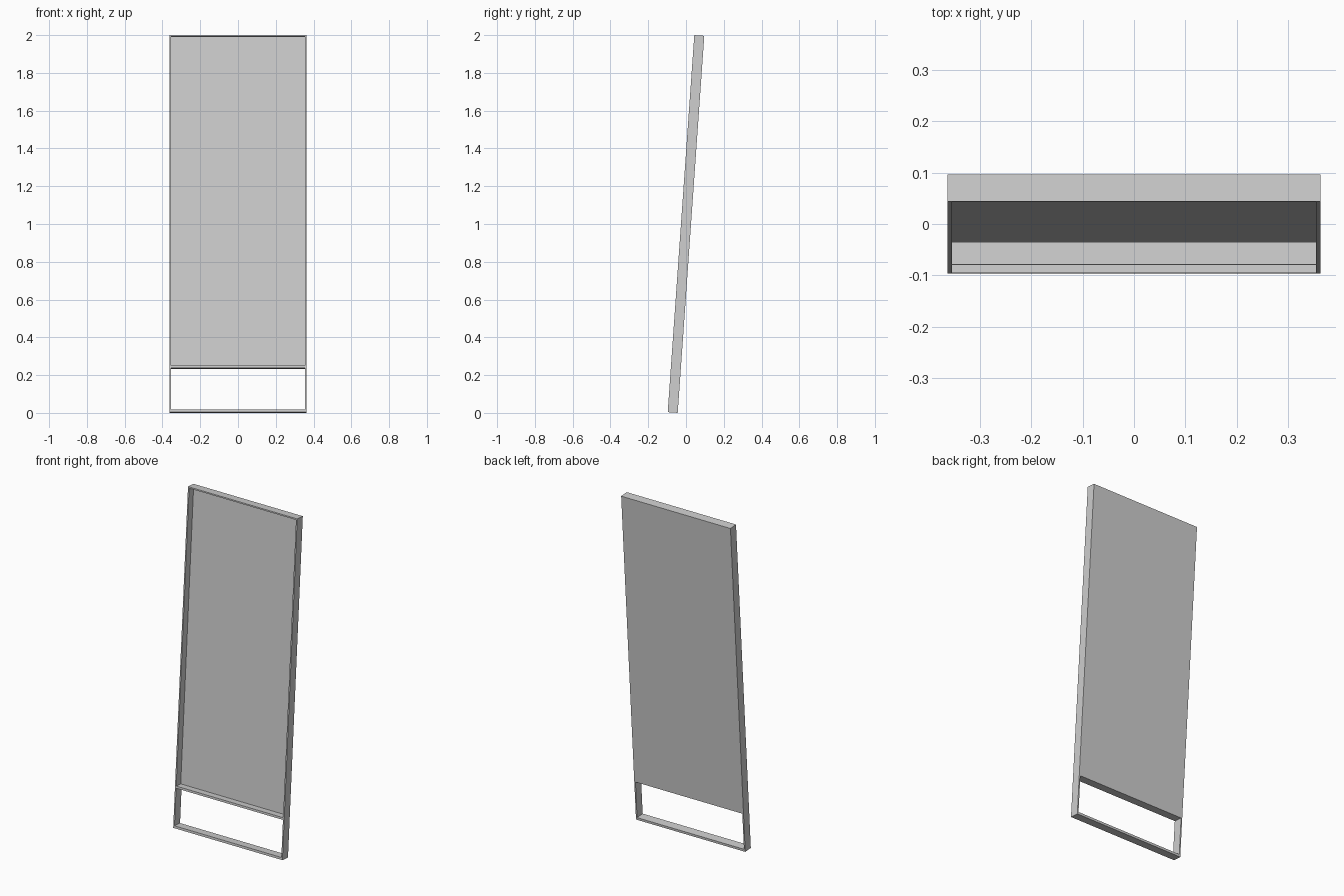
import bpy
import math
from mathutils import Matrix

cube = bpy.data.objects.get("Cube")
if cube:
    bpy.data.objects.remove(cube, do_unlink=True)

# Overall sizes, measured along the leaning plane
HALF_W, LENGTH, DEPTH = 0.363, 2.001, 0.053
POST, PANEL = 0.008, 0.010
INNER = HALF_W - POST
LEAN = Matrix.Translation((0, 0, 1)) @ Matrix.Rotation(math.radians(-4.03), 4, "X")

grey = bpy.data.materials.new("plain_grey")
grey.use_nodes = True
colour = (0.62, 0.62, 0.62, 1)
grey.diffuse_color = colour
grey.node_tree.nodes["Principled BSDF"].inputs["Base Color"].default_value = colour


def slab(name, x, y, s):
    """Box from (low, high) pairs: width, depth, height up the leaning plane."""
    spans = (x, y, [v - LENGTH / 2 for v in s])
    bpy.ops.mesh.primitive_cube_add(size=1)
    obj = bpy.context.object
    obj.name = name
    centre = Matrix.Translation([(a + b) / 2 for a, b in spans])
    size = Matrix.Diagonal([b - a for a, b in spans] + [1])
    obj.data.transform(LEAN @ centre @ size)
    obj.data.materials.append(grey)
    return obj


full_depth = (-DEPTH / 2, DEPTH / 2)
across = (-INNER, INNER)

# Side posts
slab("left_post", (INNER, HALF_W), full_depth, (0, LENGTH))
slab("right_post", (-HALF_W, -INNER), full_depth, (0, LENGTH))

# Cross rails: foot, shelf under the glass, and head
for name, low, high in (("bottom_rail", 0, 0.014),
                        ("middle_rail", 0.234, 0.247),
                        ("top_rail", LENGTH - 0.008, LENGTH)):
    slab(name, across, full_depth, (low, high))

# Mirror panel set flush with the back of the frame
slab("mirror_panel", across, (DEPTH / 2 - PANEL, DEPTH / 2), (0.247, LENGTH - 0.008))
